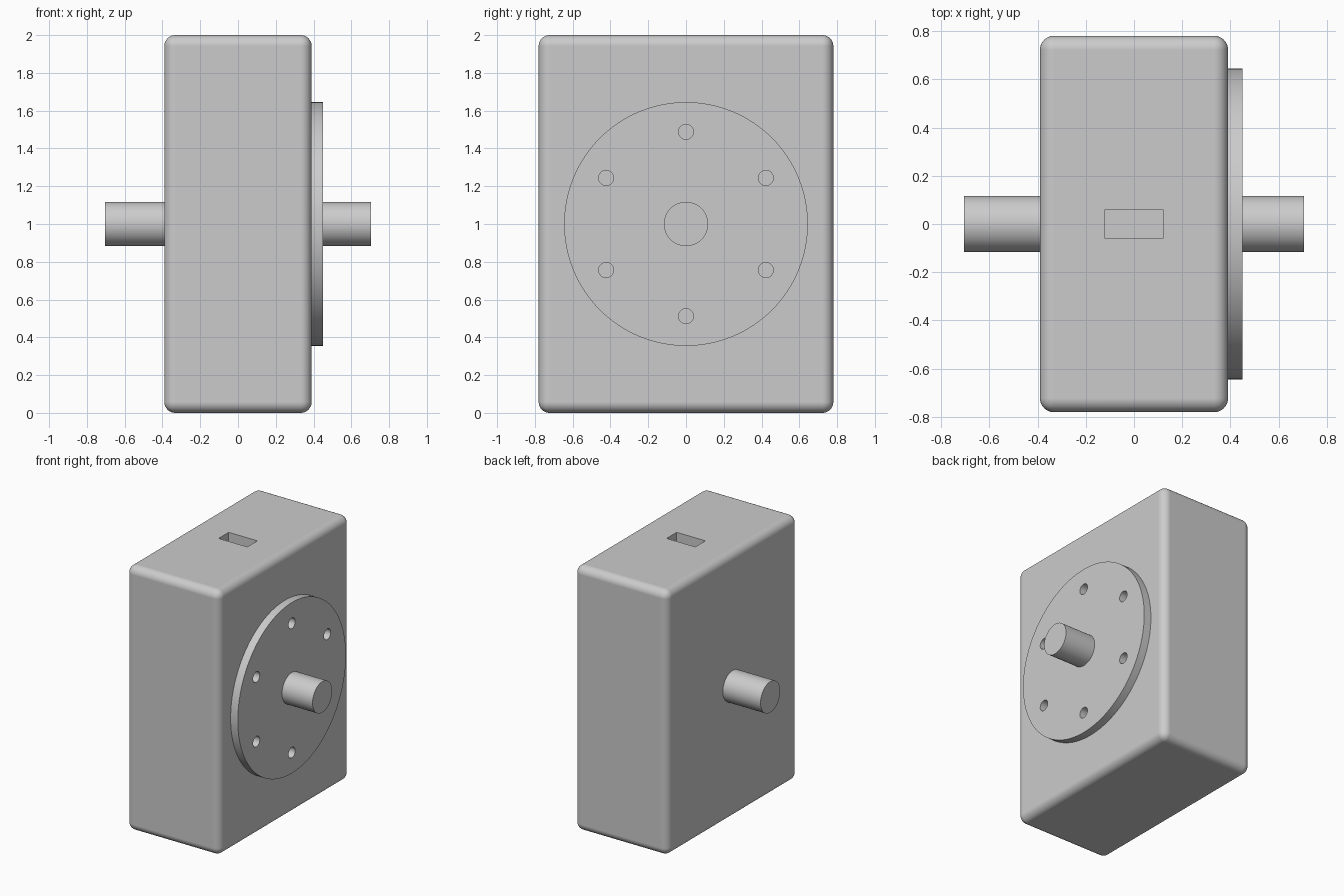
import bpy
import math
from mathutils import Vector

if "Cube" in bpy.data.objects:
    bpy.data.objects.remove(bpy.data.objects["Cube"], do_unlink=True)

GREY = (0.6, 0.6, 0.6, 1)
grey = bpy.data.materials.new("light_grey")
grey.use_nodes = True
grey.diffuse_color = GREY
grey.node_tree.nodes["Principled BSDF"].inputs["Base Color"].default_value = GREY

MID = 1.0          # height of the shaft axis
HALF_X = 0.39      # half thickness of the housing
FLANGE_X = 0.45    # outer face of the flange


def finish(obj, name):
    obj.name = name
    obj.data.materials.append(grey)
    return obj


def box(name, centre, size):
    bpy.ops.mesh.primitive_cube_add(size=1, location=centre)
    obj = bpy.context.object
    obj.scale = size
    bpy.ops.object.transform_apply(location=False, rotation=False, scale=True)
    return finish(obj, name)


def rod(name, x0, x1, radius, y=0, z=MID, sides=96):
    """Cylinder along x between x0 and x1."""
    bpy.ops.mesh.primitive_cylinder_add(
        vertices=sides, radius=radius, depth=x1 - x0,
        location=((x0 + x1) / 2, y, z), rotation=(0, math.pi / 2, 0))
    return finish(bpy.context.object, name)


def activate(obj):
    bpy.ops.object.select_all(action="DESELECT")
    obj.select_set(True)
    bpy.context.view_layer.objects.active = obj


def cut(obj, cutter):
    mod = obj.modifiers.new("cut", "BOOLEAN")
    mod.operation = "DIFFERENCE"
    mod.solver = "EXACT"
    mod.object = cutter
    activate(obj)
    bpy.ops.object.modifier_apply(modifier=mod.name)
    bpy.data.objects.remove(cutter, do_unlink=True)


def smooth(obj):
    activate(obj)
    bpy.ops.object.shade_smooth_by_angle(angle=math.radians(30))
    weighted = obj.modifiers.new("flat_faces", "WEIGHTED_NORMAL")
    weighted.keep_sharp = True


# Rounded housing with a slot in its top
housing = box("housing", (0, 0, 1), (2 * HALF_X, 1.56, 2))
bevel = housing.modifiers.new("round_edges", "BEVEL")
bevel.width = 0.058
bevel.segments = 8
activate(housing)
bpy.ops.object.modifier_apply(modifier=bevel.name)
cut(housing, box("slot_cutter", (0, 0, 2), (0.24, 0.12, 0.24)))
smooth(housing)

# Round flange with a ring of bolt holes
flange = rod("flange", HALF_X - 0.001, FLANGE_X, 0.645, sides=128)
for i in range(6):
    angle = math.radians(90 + 60 * i)
    hole = rod("hole_cutter", HALF_X - 0.05, FLANGE_X + 0.05, 0.04,
               0.488 * math.cos(angle), MID + 0.488 * math.sin(angle), 32)
    cut(flange, hole)
smooth(flange)

# Shaft stubs on both sides
smooth(rod("left_shaft", FLANGE_X - 0.01, 0.705, 0.117))
smooth(rod("right_shaft", -0.705, -HALF_X + 0.01, 0.117))
